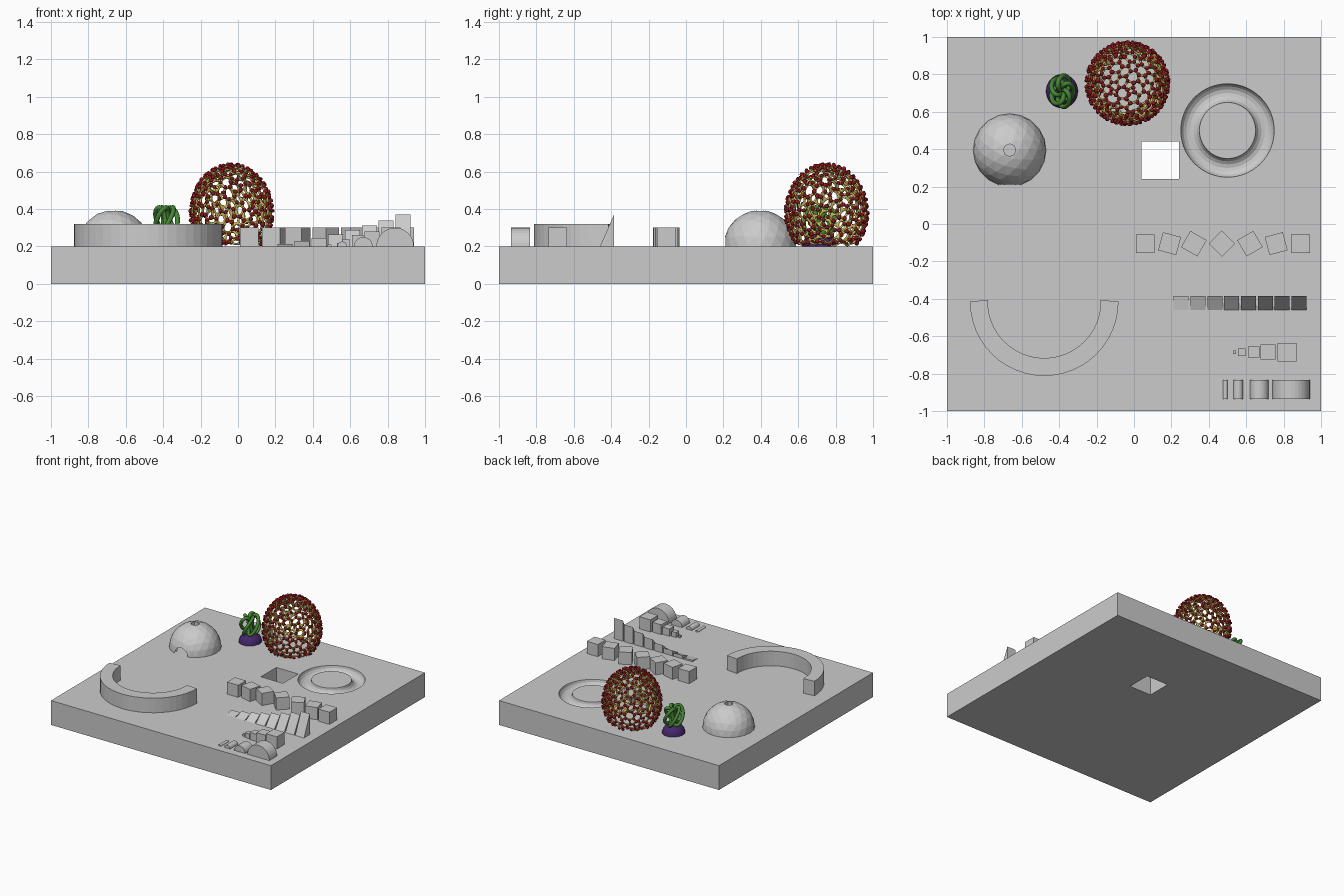
import bpy, bmesh, math, random
from mathutils import Vector, Matrix

if "Cube" in bpy.data.objects:
    bpy.data.objects.remove(bpy.data.objects["Cube"])

random.seed(4)
TOP = 0.2  # upper face of the base plate


def material(name, rgb):
    m = bpy.data.materials.new(name)
    m.diffuse_color = (*rgb, 1)
    m.use_nodes = True
    m.node_tree.nodes["Principled BSDF"].inputs["Base Color"].default_value = m.diffuse_color
    return m


YELLOW = material("yellow", (0.62, 0.5, 0.1))
RED = material("dark_red", (0.25, 0.008, 0.012))
GREEN = material("green", (0.06, 0.24, 0.035))
PURPLE = material("purple", (0.06, 0.02, 0.15))


def from_bmesh(name, bm, mat=None, smooth=False):
    bmesh.ops.recalc_face_normals(bm, faces=bm.faces)
    me = bpy.data.meshes.new(name)
    bm.to_mesh(me)
    bm.free()
    if smooth:
        me.shade_smooth()
    ob = bpy.data.objects.new(name, me)
    bpy.context.collection.objects.link(ob)
    if mat:
        me.materials.append(mat)
    return ob


def box(name, center, size, turn=0):
    bm = bmesh.new()
    m = (Matrix.Translation(center) @ Matrix.Rotation(turn, 4, 'Z')
         @ Matrix.Diagonal((*size, 1)))
    bmesh.ops.create_cube(bm, size=1, matrix=m)
    return from_bmesh(name, bm)


def prism(name, points, shift):
    """Extrude a closed 3D outline along a vector."""
    bm = bmesh.new()
    f = bm.faces.new([bm.verts.new(p) for p in points])
    ext = bmesh.ops.extrude_face_region(bm, geom=[f], use_keep_orig=True)
    bmesh.ops.translate(bm, vec=shift, verts=[v for v in ext["geom"] if isinstance(v, bmesh.types.BMVert)])
    return from_bmesh(name, bm)


def cut(ob, *cutters):
    bpy.context.view_layer.objects.active = ob
    for c in cutters:
        c.hide_render = True
        mod = ob.modifiers.new("cut", 'BOOLEAN')
        mod.operation, mod.solver, mod.object = 'DIFFERENCE', 'EXACT', c
        bpy.ops.object.modifier_apply(modifier=mod.name)
        bpy.data.objects.remove(c)


def icosphere(name, center, r, level):
    bm = bmesh.new()
    bmesh.ops.create_icosphere(bm, subdivisions=level, radius=r, matrix=Matrix.Translation(center))
    return from_bmesh(name, bm)


def cylinder(name, center, r, depth, sides, tilt=0):
    bm = bmesh.new()
    m = Matrix.Translation(center) @ Matrix.Rotation(tilt, 4, 'X')
    bmesh.ops.create_cone(bm, cap_ends=True, segments=sides, radius1=r, radius2=r, depth=depth, matrix=m)
    return from_bmesh(name, bm)


# Base plate with square through-hole and round groove
plate = box("base_plate", (0, 0, TOP / 2), (2, 2, TOP))
bpy.ops.mesh.primitive_torus_add(major_radius=0.2, minor_radius=0.05, major_segments=64,
                                 minor_segments=16, location=(0.5, 0.5, TOP))
cut(plate, box("square_cutter", (0.14, 0.34, 0.1), (0.2, 0.2, 0.5)), bpy.context.object)

# Hollow faceted dome with a door and a roof hole
DX, DY = -0.665, 0.395
dome = icosphere("hollow_dome", (DX, DY, TOP), 0.195, 3)
cut(dome,
    icosphere("inner_cutter", (DX, DY, TOP), 0.165, 3),
    box("lower_cutter", (DX, DY, TOP - 0.5), (1, 1, 1)),
    cylinder("door_cutter", (DX, DY - 0.2, TOP), 0.06, 0.2, 16, math.pi / 2),
    cylinder("roof_cutter", (DX, DY, TOP + 0.2), 0.033, 0.2, 8))

# Half-ring wall
CX, CY, N = -0.48, -0.415, 24
outline = []
for i in range(N + 1):
    a = math.pi * (1 + i / N)
    outline.append((CX + 0.397 * math.cos(a), CY + 0.397 * math.sin(a), TOP))
for i in range(N, -1, -1):
    a = math.radians(178.3) + math.radians(183.4) * i / N
    outline.append((CX + 0.302 * math.cos(a), CY + 0.302 * math.sin(a), TOP))
prism("half_ring_wall", outline, (0, 0, 0.12))

# Row of cubes turned in 15 degree steps
for i, x in enumerate((0.06, 0.19, 0.32, 0.47, 0.62, 0.76, 0.89)):
    box(f"turned_cube_{i}", (x, -0.105, TOP + 0.05), (0.1, 0.1, 0.1), -math.radians(15 * i))

# Row of ramps, each steeper than the last
for i, h in enumerate((0.012, 0.028, 0.045, 0.065, 0.087, 0.113, 0.14, 0.17)):
    x = 0.212 + 0.09 * i
    prism(f"ramp_{i}", [(x, -0.46, TOP), (x, -0.385, TOP), (x, -0.385, TOP + h)], (0.08, 0, 0))

# Row of growing cubes
for i, (x, s) in enumerate(((0.537, 0.018), (0.576, 0.04), (0.64, 0.06), (0.717, 0.08), (0.818, 0.1))):
    box(f"growing_cube_{i}", (x, -0.685, TOP + s / 2), (s, s, s))

# Row of growing half cylinders
for i, (x, r) in enumerate(((0.488, 0.0125), (0.557, 0.026), (0.67, 0.05), (0.84, 0.1))):
    arc = [(x + r * math.cos(math.pi * k / 16), -0.935, TOP + r * math.sin(math.pi * k / 16)) for k in range(17)]
    prism(f"half_cylinder_{i}", arc, (0, 0.1, 0))

# Egg-shaped cell lattice: dual of a jittered point hull
EGG = Vector((-0.035, 0.752, 0.375))


def egg(d):
    d = d.normalized()
    return EGG + Vector((d.x * 0.212, d.y * 0.212, d.z * (0.257 if d.z > 0 else 0.23)))


hull = bmesh.new()
COUNT = 250
for i in range(COUNT):
    z = 1 - 2 * (i + 0.5) / COUNT
    r, a = math.sqrt(1 - z * z), i * 2.39996
    j = Vector([random.uniform(-0.07, 0.07) for _ in range(3)])
    hull.verts.new((Vector((r * math.cos(a), r * math.sin(a), z)) + j).normalized())
bmesh.ops.convex_hull(hull, input=hull.verts)
hull.faces.index_update()
net = bmesh.new()
nodes = [net.verts.new(egg(f.calc_center_median())) for f in hull.faces]
for v in hull.verts:
    u = v.co.orthogonal().normalized()
    w = v.co.cross(u)
    ring = sorted(v.link_faces, key=lambda f: math.atan2(
        (f.calc_center_median() - v.co).dot(w), (f.calc_center_median() - v.co).dot(u)))
    if len(ring) > 2:
        net.faces.new([nodes[f.index] for f in ring])
hull.free()
low = [v for v in net.verts if v.co.z < TOP]
spots = [v.co.copy() for v in net.verts if v.co.z > TOP + 0.015]
bmesh.ops.delete(net, geom=low, context='VERTS')
lattice = from_bmesh("egg_lattice", net, YELLOW, True)
wire = lattice.modifiers.new("wire", 'WIREFRAME')
wire.thickness, wire.use_even_offset, wire.use_boundary = 0.017, False, True
lattice.modifiers.new("round", 'SUBSURF').levels = 1
lattice.modifiers["round"].render_levels = 1

# Dark red beads on the lattice joints
beads = bmesh.new()
for p in spots:
    out = (p - EGG).normalized()
    m = Matrix.Translation(p + out * 0.007) @ Matrix.Diagonal(
        [random.uniform(0.8, 1.25) for _ in range(3)] + [1])
    bmesh.ops.create_icosphere(beads, subdivisions=2, radius=0.011, matrix=m)
from_bmesh("lattice_beads", beads, RED, True)

# Purple mound
bm = bmesh.new()
bmesh.ops.create_uvsphere(bm, u_segments=32, v_segments=16, radius=1,
                          matrix=Matrix.Translation((-0.385, 0.71, TOP)) @ Matrix.Diagonal((0.085, 0.09, 0.075, 1)))
bmesh.ops.bisect_plane(bm, geom=bm.verts[:] + bm.edges[:] + bm.faces[:], dist=1e-5,
                       plane_co=(0, 0, TOP), plane_no=(0, 0, -1), clear_outer=True)
from_bmesh("mound", bm, PURPLE, True)

# Green knotted tube resting on the mound
cu = bpy.data.curves.new("knot_tube", 'CURVE')
cu.dimensions = '3D'
cu.bevel_depth, cu.bevel_resolution = 0.013, 3
sp = cu.splines.new('POLY')
M = 160
sp.points.add(M - 1)
for i, pt in enumerate(sp.points):
    t = 2 * math.pi * i / M
    r = 0.6 + 0.4 * math.cos(5 * t)
    pt.co = (-0.385 + 0.062 * r * math.cos(3 * t), 0.71 + 0.085 * r * math.sin(3 * t),
             0.34 + 0.068 * math.sin(5 * t), 1)
sp.use_cyclic_u = True
cu.materials.append(GREEN)
bpy.context.collection.objects.link(bpy.data.objects.new("knot_tube", cu))
